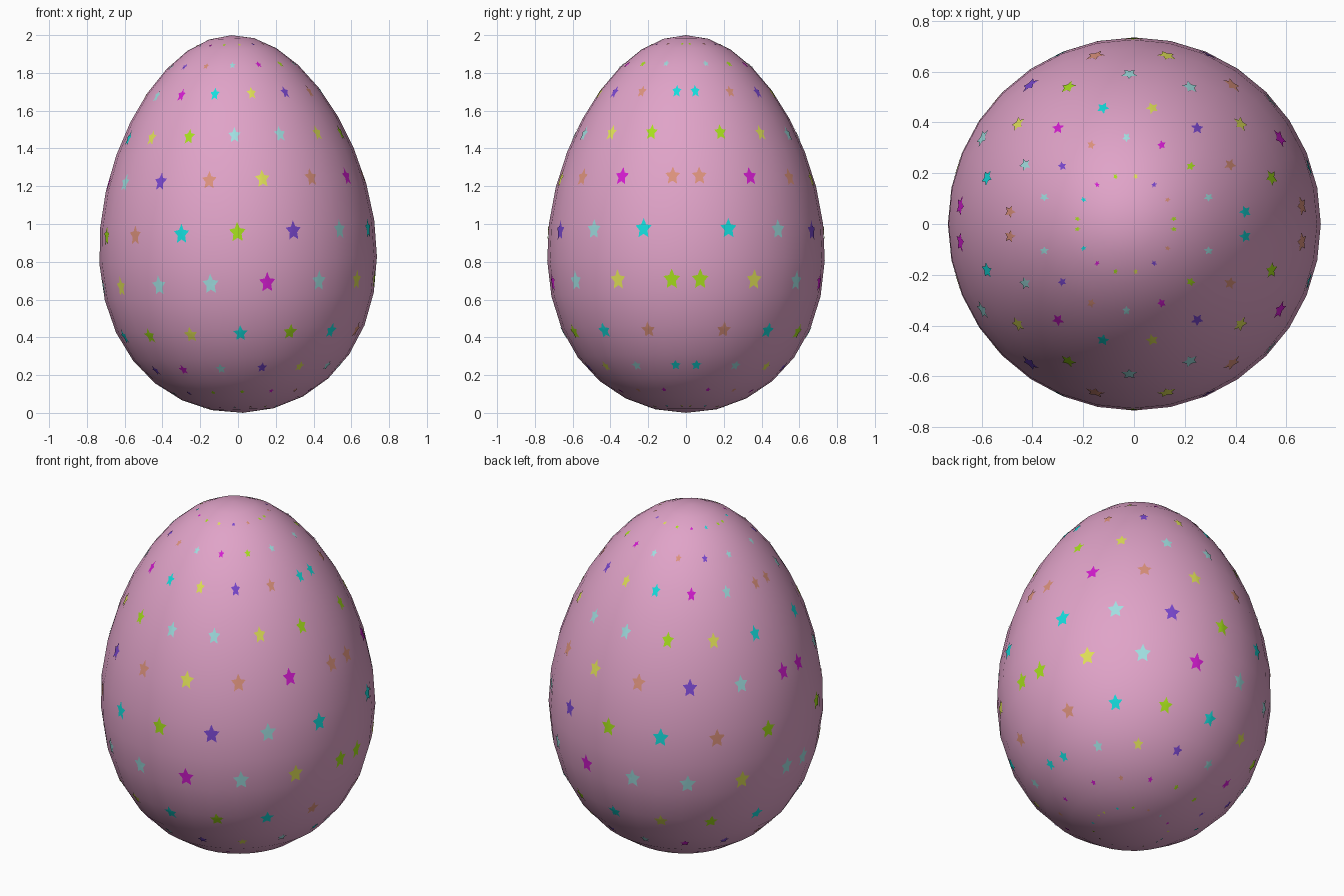
import bpy, bmesh, math
from mathutils import Vector, Matrix
from mathutils.bvhtree import BVHTree

if "Cube" in bpy.data.objects:
    bpy.data.objects.remove(bpy.data.objects["Cube"])

SEGMENTS, RINGS = 32, 16
TILT = Matrix.Translation((0, 0, 0.85)) @ Matrix.Rotation(-0.03, 4, 'Y') @ Matrix.Translation((0, 0, -0.85))


def srgb(*rgb):
    lin = [(c / 255 / 12.92) if c < 11 else ((c / 255 + 0.055) / 1.055) ** 2.4 for c in rgb]
    return (*lin, 1.0)


def material(name, *rgb):
    m = bpy.data.materials.new(name)
    m.diffuse_color = srgb(*rgb)
    m.use_nodes = True
    m.node_tree.nodes["Principled BSDF"].inputs["Base Color"].default_value = m.diffuse_color
    return m


def egg_point(theta, phi):
    """Tapered sphere: wide below, narrow above."""
    c = math.cos(theta)
    r = math.sin(theta) * (0.726 - 0.118 * c)
    return Vector((r * math.cos(phi), r * math.sin(phi), 1 + c))


def make_object(bm, name, mat):
    me = bpy.data.meshes.new(name)
    bm.to_mesh(me)
    me.materials.append(mat)
    me.transform(TILT)
    for p in me.polygons:
        p.use_smooth = True
    ob = bpy.data.objects.new(name, me)
    bpy.context.collection.objects.link(ob)
    return ob


# Egg shell
egg = bmesh.new()
bmesh.ops.create_uvsphere(egg, u_segments=SEGMENTS, v_segments=RINGS, radius=1)
for v in egg.verts:
    v.co = egg_point(math.acos(max(-1, min(1, v.co.z))), math.atan2(v.co.y, v.co.x))
egg.normal_update()
surface = BVHTree.FromBMesh(egg)
make_object(egg, "egg_shell", material("pink", 224, 163, 200))

# Star colours, keyed by one letter
COLOURS = {
    'C': ("cyan", 20, 222, 222), 'M': ("magenta", 212, 28, 208), 'G': ("lime", 166, 222, 28),
    'Y': ("yellow", 224, 224, 88), 'L': ("pale_blue", 160, 222, 224),
    'S': ("salmon", 220, 146, 124), 'P': ("purple", 122, 72, 208),
}

# Star rows: height, half width, half height, colours from right (+x) round to left (-x)
ROWS = [
    (1.950, 0.010, 0.014, "GSPYGMCG"),
    (1.840, 0.017, 0.026, "LGMLSPL"),
    (1.690, 0.026, 0.042, "CSPYCMLS"),
    (1.470, 0.034, 0.048, "GYLLGYC"),
    (1.235, 0.041, 0.053, "SMSYSPLM"),
    (0.955, 0.046, 0.056, "CLPGCSG"),
    (0.685, 0.046, 0.057, "GYLMLLYL"),
    (0.420, 0.040, 0.048, "SCGCYGC"),
    (0.235, 0.028, 0.036, "CLYPLMPS"),
    (0.110, 0.014, 0.020, "MSMGGPC"),
    (0.030, 0.009, 0.011, "YCGSLMYC"),
]


def add_star(bm, theta, phi, w, h):
    """Five-pointed star laid on the shell, point up."""
    r = egg_point(theta, 0).x
    arc = (egg_point(theta + 0.01, 0) - egg_point(theta - 0.01, 0)).length / 0.02

    def vert(a, b):
        loc, normal, _, _ = surface.find_nearest(egg_point(theta - b / arc, phi + a / r))
        return bm.verts.new(loc + normal * 0.003)

    outline = []
    for i in range(10):
        k = 1.0 if i % 2 == 0 else 0.5
        ang = math.pi / 2 + i * math.pi / 5
        outline.append((k * w * math.cos(ang), k * h * math.sin(ang)))
    centre = vert(0, 0)
    outer = [vert(a, b) for a, b in outline]
    inner = [vert(a / 2, b / 2) for a, b in outline]
    faces = []
    for i in range(10):
        j = (i + 1) % 10
        faces.append(bm.faces.new((centre, inner[i], inner[j])))
        faces.append(bm.faces.new((inner[i], outer[i], outer[j], inner[j])))
    # Make every face point outwards
    out = centre.co - Vector((0, 0, 0.85))
    for f in faces:
        f.normal_update()
        if f.normal.dot(out) < 0:
            f.normal_flip()


# Staggered rows, mirrored front to back
star_meshes = {key: bmesh.new() for key in COLOURS}
for z, w, h, colours in ROWS:
    start = 6 if len(colours) == 8 else 18
    for i, key in enumerate(colours):
        phi = math.radians(start + 24 * i)
        for side in (1, -1):
            add_star(star_meshes[key], math.acos(z - 1), side * phi, w, h)

for key, (name, *rgb) in COLOURS.items():
    make_object(star_meshes[key], name + "_stars", material(name, *rgb))
